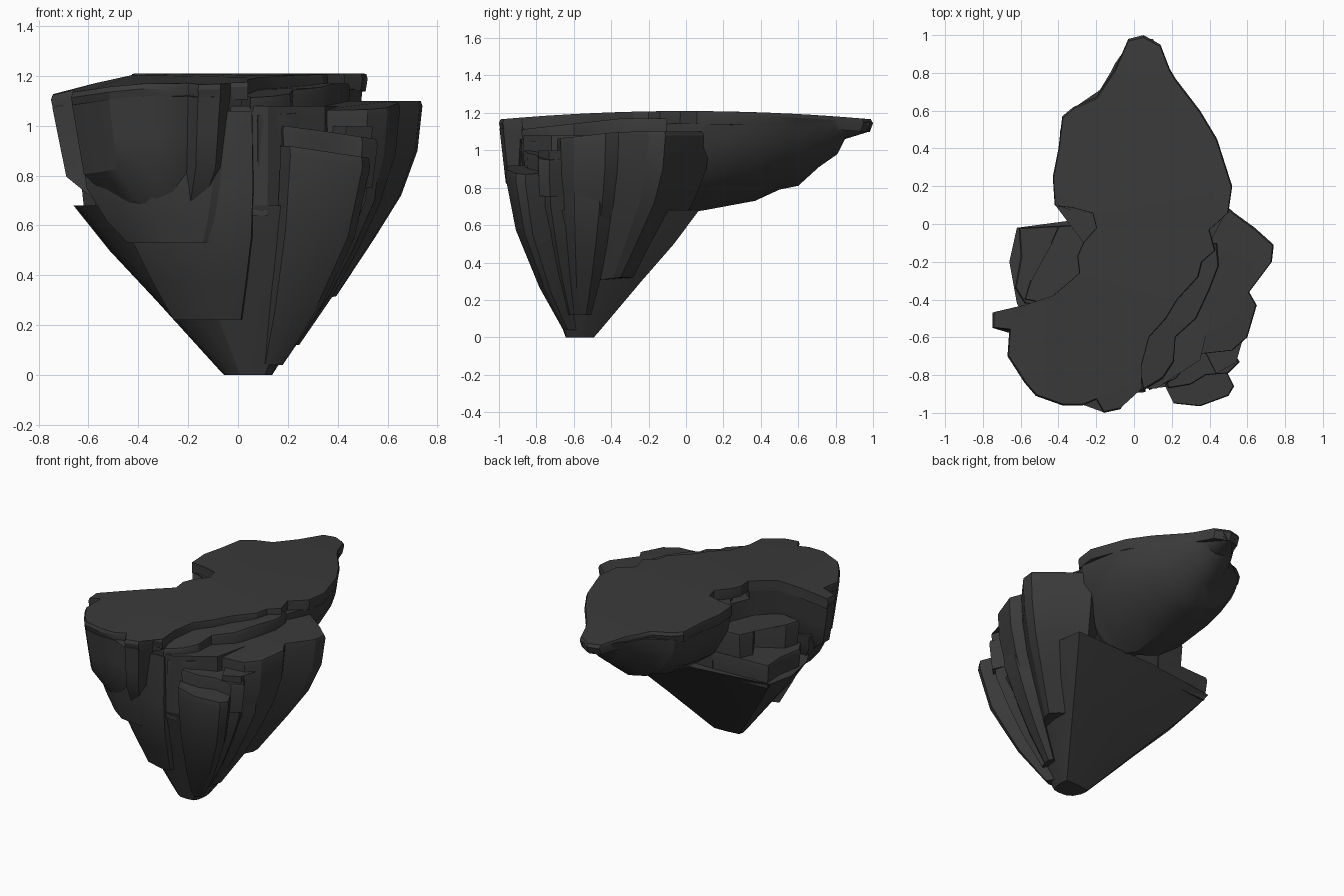
import bpy, bmesh, math
from mathutils import Vector

if "Cube" in bpy.data.objects:
    bpy.data.objects.remove(bpy.data.objects["Cube"], do_unlink=True)

stone = bpy.data.materials.new("dark_stone")
stone.use_nodes = True
colour = (0.042, 0.042, 0.042, 1)
stone.diffuse_color = colour
stone.node_tree.nodes["Principled BSDF"].inputs["Base Color"].default_value = colour
stone.node_tree.nodes["Principled BSDF"].inputs["Roughness"].default_value = 0.9


def loft(name, rings):
    """Skin a closed solid through rings that have equal point counts."""
    bm = bmesh.new()
    loops = [[bm.verts.new(p) for p in ring] for ring in rings]
    count = len(loops[0])
    for upper, lower in zip(loops, loops[1:]):
        for i in range(count):
            j = (i + 1) % count
            bm.faces.new((upper[i], upper[j], lower[j], lower[i]))
    caps = [bm.faces.new(loops[0]), bm.faces.new(loops[-1])]
    bmesh.ops.triangulate(bm, faces=caps)
    bmesh.ops.recalc_face_normals(bm, faces=bm.faces)
    mesh = bpy.data.meshes.new(name)
    bm.to_mesh(mesh)
    bm.free()
    mesh.materials.append(stone)
    obj = bpy.data.objects.new(name, mesh)
    bpy.context.collection.objects.link(obj)
    bpy.ops.object.select_all(action='DESELECT')
    obj.select_set(True)
    bpy.context.view_layer.objects.active = obj
    bpy.ops.object.shade_smooth_by_angle(angle=math.radians(28))


def flat(x, y):
    return 0


def crown(x, y):
    """Gentle dome of the plateau, dropping toward the side lobe."""
    return -0.045 * y * y - 0.25 * max(0, -x - 0.45)


def tilt(x, y):
    """Terraces dip toward the front."""
    return -0.11 * max(0, -y - 0.35)


def buttress_lean(x, y):
    """Top of the buttress falls away sideways."""
    return -0.15 * max(0, x - 0.2)


def stack(name, outline, anchor, levels, shape=flat):
    """Stone block: an outline pulled toward an anchor by t at each height."""
    centre = Vector(anchor)
    rings = []
    for z, t in levels:
        points = [Vector(p).lerp(centre, t) for p in outline]
        rings.append([(p.x, p.y, z + shape(p.x, p.y)) for p in points])
    loft(name, rings)


# Plateau outline, split so the side lobe can be reused
back_edge = [(.5, .06), (.52, .2), (.44, .45), (.35, .6), (.22, .77), (.19, .82),
             (.14, .95), (.05, 1), (-.03, .98), (-.1, .82), (-.2, .67), (-.32, .62),
             (-.38, .57), (-.4, .4), (-.43, .25), (-.42, .1), (-.33, .09),
             (-.22, .06), (-.2, -.02), (-.27, -.1), (-.3, -.17)]
lobe_edge = [(-.29, -.26), (-.43, -.38), (-.58, -.43), (-.75, -.47), (-.75, -.55),
             (-.66, -.56), (-.67, -.7), (-.58, -.84), (-.52, -.91), (-.38, -.96),
             (-.27, -.96), (-.2, -.93), (-.16, -1), (-.07, -.98), (-.03, -.88)]
step_edge = [(.04, -.88), (.04, -.75), (.08, -.6), (.17, -.5), (.23, -.4),
             (.34, -.28), (.36, -.2), (.43, -.14), (.4, -.03)]
stack("plateau", back_edge + lobe_edge + step_edge, (0, -.2),
      [(1.21, .01), (1.19, 0), (1.14, .015)], crown)

# Overhanging back, skinned along its length: y, left, right, top, keel
rings = []
for y, left, right, top, keel in [
        (.98, -.01, .1, 1.16, 1.1), (.85, -.1, .17, 1.17, 1.06),
        (.81, -.12, .19, 1.17, .98), (.71, -.18, .26, 1.18, .91),
        (.6, -.34, .34, 1.18, .81), (.5, -.39, .4, 1.18, .79),
        (.37, -.4, .46, 1.19, .73), (.1, -.41, .5, 1.2, .68),
        (.03, -.22, .47, 1.2, .67), (-.2, -.22, .35, 1.19, .67)]:
    mid, half, deep = (left + right) / 2, (right - left) / 2, top - keel
    section = [(-1, .1), (1, .1), (.97, .33), (.76, .65), (.42, .9), (.05, 1),
               (-.35, .92), (-.72, .68), (-.95, .33)]
    rings.append([(mid + half * u, y, top - deep * v) for u, v in section])
loft("back_overhang", rings)

# Side lobe hanging beside the front, with a recessed belly below it
stack("front_lobe", lobe_edge + [(.02, -.85), (.02, -.5)], (-.24, -.7),
      [(1.16, .01), (1, .07), (.87, .12), (.72, .4)], crown)
stack("lobe_belly",
      [(-.62, -.45), (-.62, -.66), (-.54, -.74), (-.36, -.87), (-.1, -.91),
       (-.02, -.88), (-.05, -.5)],
      (-.2, -.8), [(.84, 0), (.75, .03), (.62, .22), (.53, .42)])

# Tapered foot and upper core
stack("lower_core",
      [(.5, .07), (-.1, .05), (-.62, -.02), (-.66, -.2), (-.62, -.42), (-.47, -.7),
       (-.25, -.85), (.1, -.87), (.36, -.84), (.48, -.68), (.52, -.45), (.54, -.2)],
      (.06, -.6), [(.68, 0), (.5, .2), (.3, .46), (.03, .8), (0, .84)])
stack("upper_core",
      [(.3, 0), (-.2, 0), (-.22, -.1), (-.3, -.3), (-.45, -.45), (-.4, -.75),
       (-.1, -.87), (.12, -.87), (.35, -.72), (.45, -.3)],
      (.06, -.5), [(1.08, 0), (.9, 0), (.64, .02)])

# Terraces beside the plateau
stack("middle_step",
      [(.05, -.88), (.15, -.82), (.21, -.73), (.22, -.6), (.33, -.5), (.4, -.35),
       (.45, -.22), (.44, -.1), (.2, -.1), (0, -.6)],
      (.1, -.4), [(1.17, .02), (1.15, 0), (1.05, .03)], tilt)
foot = (.08, -.57)
stack("wide_ledge",
      [(.45, .13), (.53, .06), (.64, -.02), (.74, -.11), (.73, -.2), (.61, -.36),
       (.65, -.43), (.6, -.6), (.52, -.67), (.33, -.69), (.22, -.82), (.08, -.88),
       (0, -.6), (.2, 0)],
      foot, [(1.1, .01), (1.08, 0), (.9, .03), (.72, .13), (.55, .29), (.32, .52)],
      tilt)
stack("lower_step",
      [(.28, -.66), (.5, -.64), (.56, -.73), (.5, -.79), (.38, -.8), (.3, -.85),
       (.18, -.87), (.15, -.7)],
      (.3, -.7), [(1, .03), (.98, 0), (.8, .08)], buttress_lean)

# Leaning slabs that run down to the foot
stack("front_buttress",
      [(.17, -.87), (.21, -.95), (.35, -.965), (.5, -.91), (.53, -.86), (.47, -.74),
       (.4, -.62), (.2, -.62)],
      foot, [(.92, .01), (.88, 0), (.59, .14), (.27, .46), (.04, .78)],
      buttress_lean)
stack("side_rib",
      [(.45, -.8), (.56, -.74), (.53, -.66), (.6, -.6), (.63, -.45), (.57, -.36),
       (.3, -.5)],
      foot, [(1, .04), (.7, .1), (.5, .27), (.32, .45), (.12, .7)])
stack("front_slab",
      [(-.46, -.68), (-.3, -.83), (-.06, -.9), (.06, -.89), (.08, -.7), (-.2, -.6)],
      (-.04, -.6), [(1.06, .04), (.75, 0), (.55, .07), (.38, .27), (.22, .48)])

# Broken terraces in the side notch
notch = (-.25, -.25)
stack("notch_low_ledge",
      [(-.2, 0), (-.61, -.02), (-.6, -.17), (-.63, -.34), (-.58, -.42), (-.3, -.45)],
      notch, [(.8, .02), (.78, 0), (.64, .04)])
stack("notch_high_ledge",
      [(-.2, 0), (-.4, -.01), (-.44, -.1), (-.38, -.2), (-.55, -.3), (-.58, -.4),
       (-.3, -.45)],
      notch, [(.96, .02), (.94, 0), (.7, .06)])
